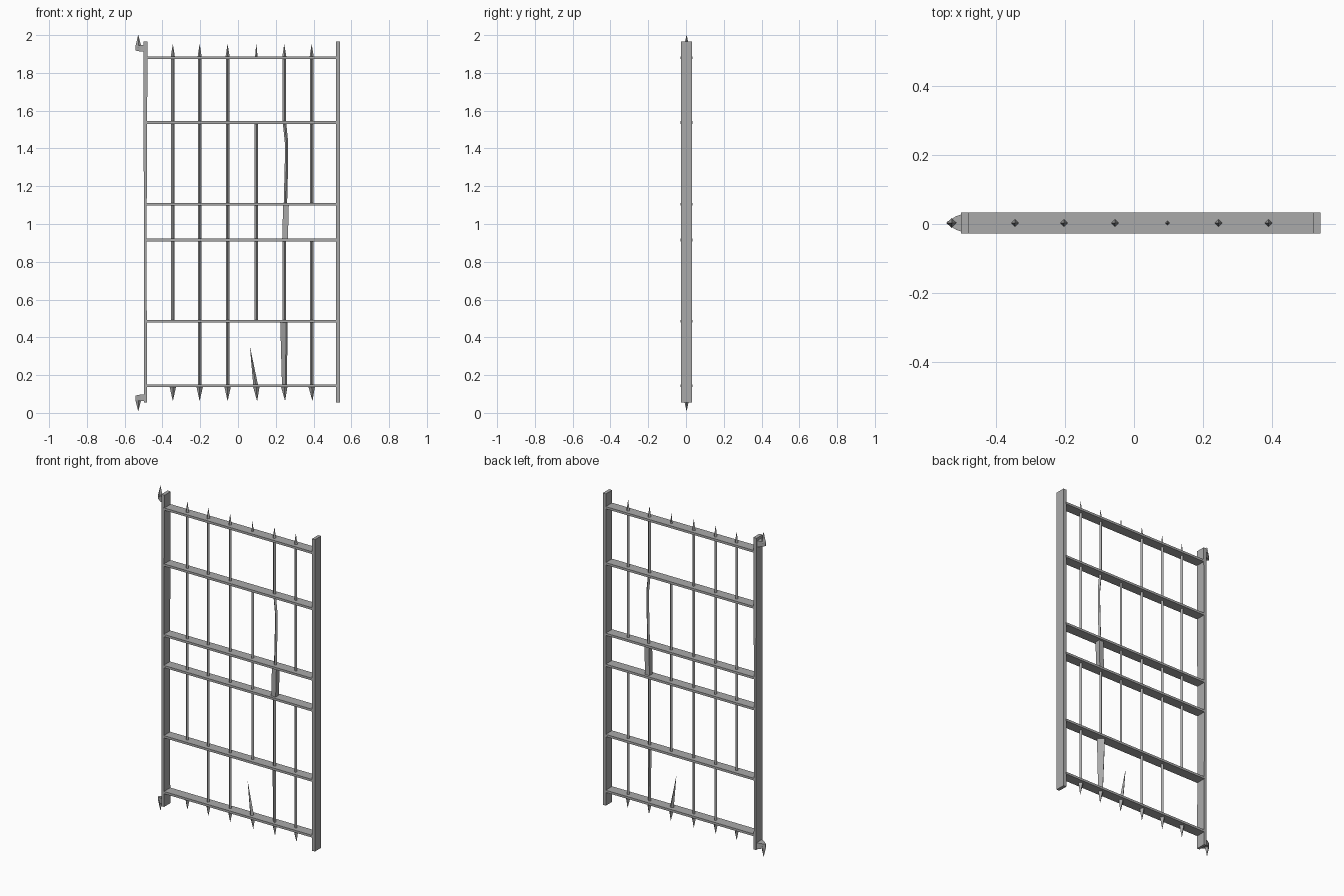
import bpy, bmesh
from math import cos, sin, pi
from mathutils import Vector

cube = bpy.data.objects.get("Cube")
if cube:
    bpy.data.objects.remove(cube, do_unlink=True)

iron = bpy.data.materials.new("worn grey iron")
iron.use_nodes = True
GREY = (0.4, 0.4, 0.4, 1)
iron.diffuse_color = GREY
iron.node_tree.nodes["Principled BSDF"].inputs["Base Color"].default_value = GREY

Y = 0.003  # depth centre of the whole gate


def finish(name, bm):
    bmesh.ops.recalc_face_normals(bm, faces=bm.faces)
    mesh = bpy.data.meshes.new(name)
    bm.to_mesh(mesh)
    bm.free()
    mesh.materials.append(iron)
    obj = bpy.data.objects.new(name, mesh)
    bpy.context.collection.objects.link(obj)
    return obj


def loft(name, rings):
    """Skin a list of equally long rings of points and cap both ends."""
    bm = bmesh.new()
    loops = [[bm.verts.new(p) for p in ring] for ring in rings]
    for a, b in zip(loops, loops[1:]):
        for i in range(len(a)):
            j = (i + 1) % len(a)
            bm.faces.new((a[i], a[j], b[j], b[i]))
    bm.faces.new(loops[0])
    bm.faces.new(loops[-1])
    return finish(name, bm)


def ring(x, z, rx, ry, turn=0.0):
    """Four-sided horizontal section; turn 0 gives a diamond."""
    return [Vector((x + rx * cos(turn + i * pi / 2), Y + ry * sin(turn + i * pi / 2), z))
            for i in range(4)]


def rect(x, z, hx, hy):
    return [Vector((x + sx * hx, Y + sy * hy, z))
            for sx, sy in ((-1, -1), (1, -1), (1, 1), (-1, 1))]


def bar(name, path, r=0.009):
    return loft(name, [ring(x, z, r, r) for x, z in path])


def spike(name, x, z0, z1, r, lean=0.0):
    return loft(name, [ring(x, z0, r, r), ring(x + lean, z1, 0.0006, 0.0006)])


# Side posts, the right one slightly bowed
loft("right_post", [rect(-0.49, 0.055, 0.008, 0.03), rect(-0.491, 0.95, 0.007, 0.03),
                    rect(-0.49, 1.965, 0.011, 0.03)])
loft("left_post", [rect(0.53, z, 0.01, 0.03) for z in (0.055, 1.965)])

# Horizontal flat rails
rails = [0.143, 0.485, 0.915, 1.105, 1.537, 1.88]
for n, z in enumerate(rails):
    loft(f"rail_{n + 1}", [rect(0.018, z - 0.007, 0.503, 0.031),
                           rect(0.018, z + 0.007, 0.503, 0.031)])

# Upright bars: the numbers are the bays between rails that hold a straight bar
bays = {-0.345: (1, 2, 3, 4), -0.203: (0, 1, 2, 3, 4), -0.055: (0, 1, 2, 3, 4),
        0.097: (1, 2, 3), 0.245: (1, 4), 0.39: (0, 1, 3, 4)}
for n, (x, held) in enumerate(bays.items()):
    for b in held:
        bar(f"bar_{n + 1}_bay_{b + 1}", [(x, rails[b]), (x, rails[b + 1])])
    small = n == 3
    spike(f"top_spike_{n + 1}", x, 1.885, 1.95, 0.007 if small else 0.011)
    spike(f"bottom_spike_{n + 1}", x, 0.138, 0.065, 0.017, 0.004 if n > 2 else 0)

# Damaged pieces: bent bar, twisted wide strips, snapped shard
bar("bent_bar", [(0.246, 1.537), (0.257, 1.43), (0.257, 1.34), (0.251, 1.105)])
loft("wide_strut", [rect(0.249, 0.915, 0.015, 0.016), rect(0.254, 1.105, 0.015, 0.016)])
d, t = Vector((0.013, -0.013, 0)), Vector((0.004, 0.004, 0))
strip = []
for x, z, k in ((0.246, 0.143, 0.7), (0.243, 0.485, 1.2)):
    c = Vector((x, Y, z))
    strip.append([c - d * k - t, c + d * k - t, c + d * k + t, c - d * k + t])
loft("twisted_strip", strip)
spike("snapped_shard", 0.094, 0.143, 0.345, 0.013, -0.03)

# Hinge brackets with pointed pins, mirrored top and bottom
for label, mid, s in (("top", 1.93, 1), ("bottom", 0.08, -1)):
    loft(f"{label}_hinge_bracket",
         [[Vector((x, Y + sy * hy, mid + sz * hz)) for sy, sz in
           ((-1, -1), (1, -1), (1, 1), (-1, 1))]
          for x, hy, hz in ((-0.49, 0.028, 0.019), (-0.515, 0.02, 0.017),
                            (-0.542, 0.003, 0.012))])
    loft(f"{label}_hinge_pin", [ring(-0.527, mid - s * 0.012, 0.008, 0.008),
                                ring(-0.528, mid + s * 0.008, 0.016, 0.014),
                                ring(-0.528, mid + s * 0.07, 0.0006, 0.0006)])
